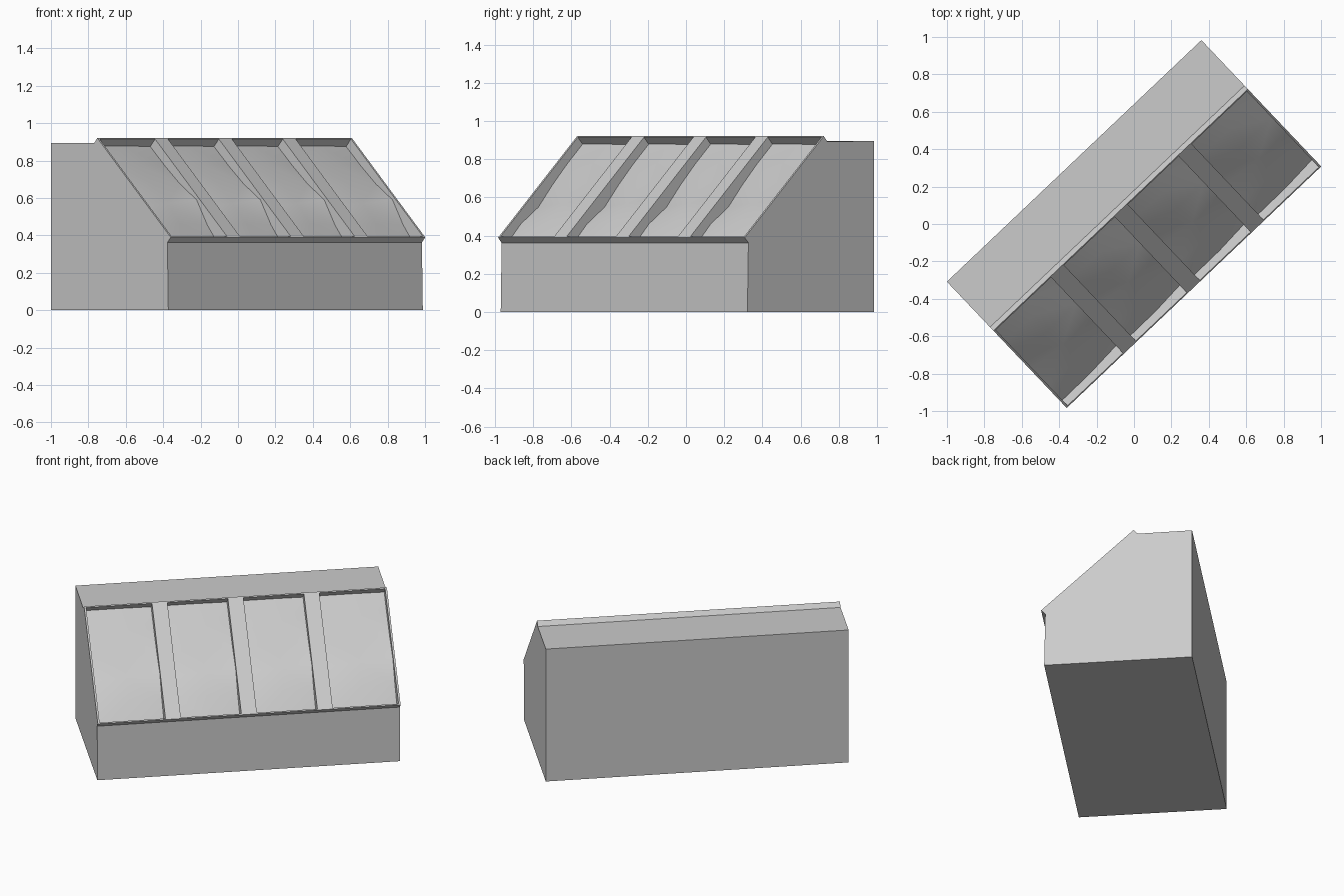
import bpy, bmesh
from math import radians, hypot
from mathutils import Vector

if "Cube" in bpy.data.objects:
    bpy.data.objects.remove(bpy.data.objects["Cube"])

LENGTH, DEPTH = 1.876, 0.93
TURN = radians(43.5)
TOP, LOW = (0.335, 0.893), (0.905, 0.362)      # slope line of the body (depth, height)
run = hypot(LOW[0] - TOP[0], LOW[1] - TOP[1])
sx, sz = (LOW[0] - TOP[0]) / run, (LOW[1] - TOP[1]) / run
nx, nz = -sz, sx                               # outward slope normal
LIP = 0.038                                    # raised frame thickness


def make(name, bm):
    bmesh.ops.recalc_face_normals(bm, faces=bm.faces)
    me = bpy.data.meshes.new(name)
    bm.to_mesh(me)
    bm.free()
    ob = bpy.data.objects.new(name, me)
    bpy.context.collection.objects.link(ob)
    ob.rotation_euler.z = TURN
    return ob


def point(u, v, z):
    return Vector((u, DEPTH / 2 - v, z))


def on_slope(u, s, d):
    """Point at length u, distance s down the frame, depth d below its face."""
    k = LIP - d
    return point(u, TOP[0] + sx * s + nx * k, TOP[1] + sz * s + nz * k)


# Wedge body with the raised slanted frame in one profile
profile = [(0, 0), (0, 0.895), TOP,
           (TOP[0] + nx * LIP, TOP[1] + nz * LIP),
           (LOW[0] + nx * LIP, LOW[1] + nz * LIP), LOW, (0.912, 0)]
bm = bmesh.new()
face = bm.faces.new([bm.verts.new(point(-LENGTH / 2, v, z)) for v, z in profile])
ext = bmesh.ops.extrude_face_region(bm, geom=[face])
bmesh.ops.translate(bm, vec=(LENGTH, 0, 0),
                    verts=[g for g in ext['geom'] if isinstance(g, bmesh.types.BMVert)])
body = make("sloped_bin", bm)

# Four recesses with uneven, gently rippled floors: depth at left, middle, right
floor = [(0.050, 0.050, 0.055), (0.050, 0.040, 0.053), (0.058, 0.042, 0.044),
         (0.074, 0.046, 0.018), (0.052, 0.050, 0.060), (0.060, 0.062, 0.080)]
bays = [(-0.926, -0.518), (-0.423, -0.048), (0.048, 0.423), (0.518, 0.926)]
bm = bmesh.new()
for u0, u1 in bays:
    bottom = []
    for r, row in enumerate(floor):
        s = 0.008 + (run - 0.016) * r / (len(floor) - 1)
        bottom.append([bm.verts.new(on_slope(u0 + (u1 - u0) * c / 2, s, d))
                       for c, d in enumerate(row)])
    faces = [bm.faces.new((bottom[r][c], bottom[r][c + 1],
                           bottom[r + 1][c + 1], bottom[r + 1][c]))
             for r in range(len(floor) - 1) for c in range(2)]
    bmesh.ops.triangulate(bm, faces=faces)
    rim = ([bottom[0][c] for c in range(3)] + [row[2] for row in bottom[1:]]
           + [bottom[-1][1], bottom[-1][0]] + [row[0] for row in bottom[-2:0:-1]])
    # lift the rim straight out above the frame face
    normal = Vector((0, -nx, nz))
    base = on_slope(0, 0, -0.05).dot(normal)
    lid = [bm.verts.new(v.co + normal * (base - v.co.dot(normal))) for v in rim]
    for i in range(len(rim)):
        j = (i + 1) % len(rim)
        bm.faces.new((rim[i], rim[j], lid[j], lid[i]))
    bm.faces.new(lid)
cutter = make("recess_cutter", bm)
cutter.hide_render = True

cut = body.modifiers.new("recesses", 'BOOLEAN')
cut.operation, cut.solver, cut.object = 'DIFFERENCE', 'EXACT', cutter
bpy.context.view_layer.objects.active = body
body.select_set(True)
cutter.select_set(False)
bpy.ops.object.modifier_apply(modifier=cut.name)
bpy.data.objects.remove(cutter)
bpy.ops.object.shade_smooth_by_angle(angle=radians(30))
